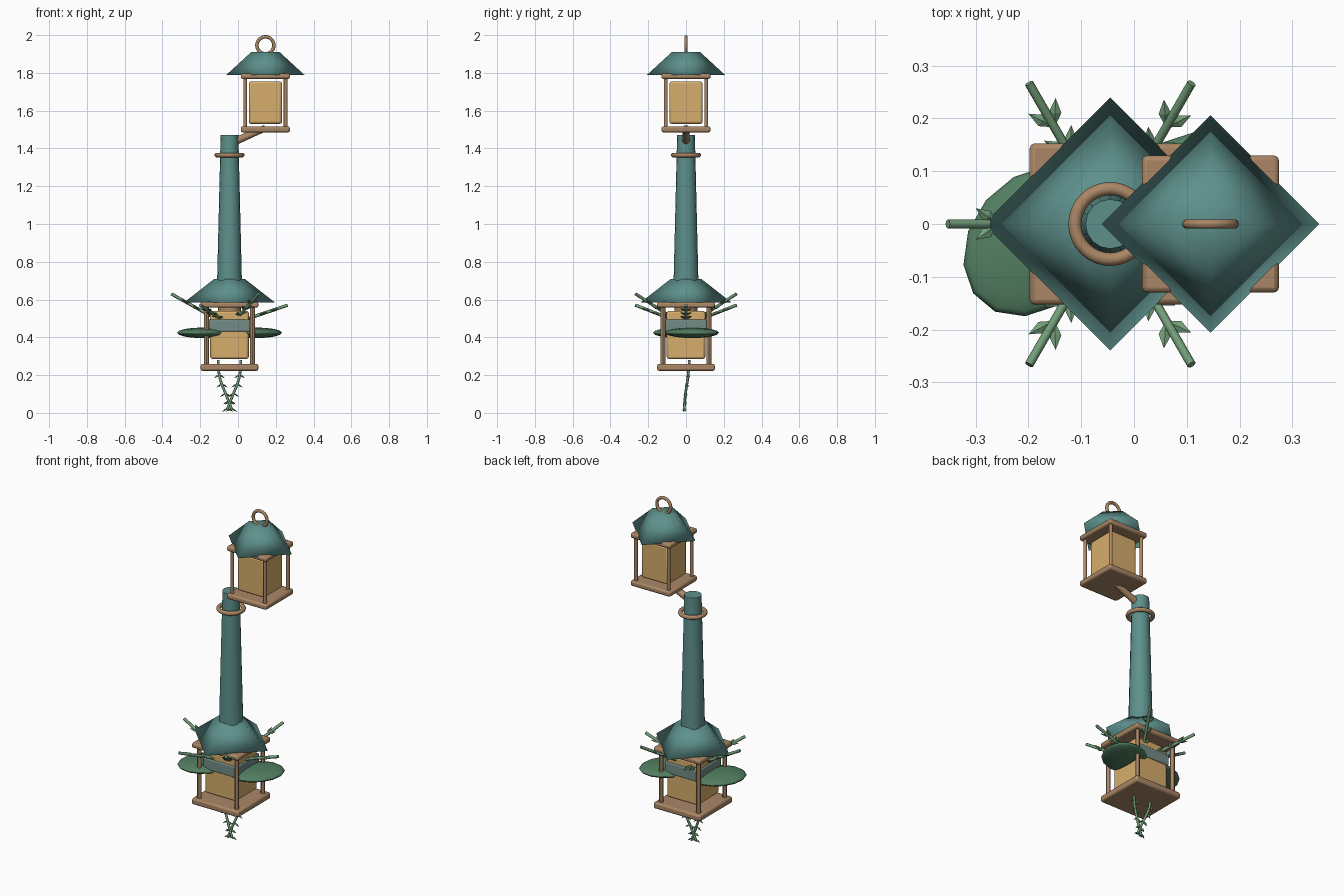
import bpy, bmesh, math
from mathutils import Vector, Matrix

if "Cube" in bpy.data.objects:
    bpy.data.objects.remove(bpy.data.objects["Cube"], do_unlink=True)


def material(name, rgb):
    m = bpy.data.materials.new(name)
    m.use_nodes = True
    m.diffuse_color = (*rgb, 1)
    m.node_tree.nodes["Principled BSDF"].inputs["Base Color"].default_value = (*rgb, 1)
    return m


TEAL = material("teal glaze", (0.11, 0.28, 0.26))
COPPER = material("copper wood", (0.40, 0.24, 0.13))
PAPER = material("warm paper", (0.68, 0.42, 0.15))
TWIG = material("leaf green", (0.17, 0.34, 0.19))
PAD = material("pad green", (0.085, 0.21, 0.12))
SLATE = material("slate grey", (0.17, 0.26, 0.24))
AXIS = -0.045   # x of the column and lower lantern
HANG = 0.145    # x of the upper lantern


def finish(name, mat, smooth=True):
    ob = bpy.context.object
    ob.name = name
    ob.data.materials.append(mat)
    if smooth:
        bpy.ops.object.shade_smooth()
    return ob


def slab(name, mat, x, half, z0, z1, bevel=0.01):
    bpy.ops.mesh.primitive_cube_add(size=1, location=(x, 0, (z0 + z1) / 2))
    ob = finish(name, mat, False)
    ob.data.transform(Matrix.Diagonal((2 * half, 2 * half, z1 - z0, 1)))
    mod = ob.modifiers.new("Rounded edges", "BEVEL")
    mod.width, mod.segments = bevel, 2
    bpy.ops.object.shade_smooth_by_angle()
    return ob


def rod(name, mat, a, b, r1, r2, sides=12):
    a, b = Vector(a), Vector(b)
    d = b - a
    bpy.ops.mesh.primitive_cone_add(vertices=sides, radius1=r1, radius2=r2,
                                    depth=d.length, location=(a + b) / 2)
    bpy.context.object.rotation_euler = d.to_track_quat("Z", "Y").to_euler()
    ob = finish(name, mat, False)
    bpy.ops.object.shade_smooth_by_angle()
    return ob


def ring(name, loc, major, minor, tilt=0):
    bpy.ops.mesh.primitive_torus_add(major_radius=major, minor_radius=minor, location=loc,
                                     major_segments=32, minor_segments=10,
                                     rotation=(tilt, 0, 0))
    return finish(name, COPPER)


def roof(name, x, z0, z1, r1, r2):
    # four-sided frustum with its corners on the x and y axes
    bpy.ops.mesh.primitive_cone_add(vertices=4, radius1=r1, radius2=r2, depth=z1 - z0,
                                    location=(x, 0, (z0 + z1) / 2))
    return finish(name, TEAL)


def lantern(name, x, half, post, post_r, paper, floor, paper_z, ceiling):
    slab(name + "_base", COPPER, x, half, *floor)
    slab(name + "_top_plate", COPPER, x, half, *ceiling)
    slab(name + "_paper_box", PAPER, x, paper, *paper_z, bevel=0.012)
    for sx in (-1, 1):
        for sy in (-1, 1):
            px, py = x + sx * post, sy * post
            rod(name + "_post", COPPER, (px, py, floor[0] + 0.01),
                (px, py, ceiling[1] - 0.01), post_r, post_r)


def stem(name, points, radius):
    cu = bpy.data.curves.new(name, "CURVE")
    cu.dimensions = "3D"
    cu.bevel_depth, cu.bevel_resolution, cu.use_fill_caps = radius, 2, True
    sp = cu.splines.new("BEZIER")
    sp.bezier_points.add(len(points) - 1)
    for bp, p in zip(sp.bezier_points, points):
        bp.co = p
        bp.handle_left_type = bp.handle_right_type = "AUTO"
    cu.materials.append(TWIG)
    ob = bpy.data.objects.new(name, cu)
    bpy.context.collection.objects.link(ob)


def leaves(name, specs, length, width):
    # each leaf is a slim faceted diamond from a base point along a direction
    bm = bmesh.new()
    for base, direction in specs:
        d = direction.normalized()
        side = d.cross(Vector((0, 0, 1))).normalized()
        up = side.cross(d)
        mid = base + d * length * 0.5
        belt = [bm.verts.new(mid + o) for o in
                (side * width, up * width * 0.5, -side * width, -up * width * 0.5)]
        root, tip = bm.verts.new(base), bm.verts.new(base + d * length)
        for i in range(4):
            a, b = belt[i], belt[(i + 1) % 4]
            bm.faces.new((a, b, tip))
            bm.faces.new((b, a, root))
    bmesh.ops.recalc_face_normals(bm, faces=bm.faces)
    me = bpy.data.meshes.new(name)
    bm.to_mesh(me)
    bm.free()
    me.materials.append(TWIG)
    bpy.context.collection.objects.link(bpy.data.objects.new(name, me))


# Upper lantern with hanging loop
lantern("upper_lantern", HANG, 0.13, 0.107, 0.01, 0.088,
        (1.485, 1.517), (1.53, 1.755), (1.768, 1.797))
roof("upper_roof", HANG, 1.79, 1.91, 0.206, 0.075)
ring("hanging_loop", (HANG, 0, 1.946), 0.045, 0.009, math.pi / 2)

# Column, collar and arm
rod("column", TEAL, (AXIS, 0, 0.6), (AXIS, 0, 1.47), 0.068, 0.047, 16)
ring("column_collar", (AXIS, 0, 1.365), 0.067, 0.0125)
rod("arm", COPPER, (AXIS, 0, 1.425), (HANG, 0, 1.508), 0.021, 0.017)

# Lower lantern with tray
lantern("lower_lantern", AXIS, 0.153, 0.122, 0.0125, 0.102,
        (0.223, 0.26), (0.285, 0.54), (0.557, 0.587))
rod("lower_cap", COPPER, (AXIS, 0, 0.53), (AXIS, 0, 0.56), 0.06, 0.06, 16)
slab("tray", SLATE, AXIS, 0.109, 0.43, 0.495, 0.006)
roof("lower_roof", AXIS, 0.585, 0.71, 0.24, 0.08)

# Leaf pads on opposite sides
for s, name in ((-1, "right_pad"), (1, "left_pad")):
    bpy.ops.mesh.primitive_uv_sphere_add(segments=14, ring_count=8, radius=1,
                                         location=(AXIS + s * 0.142, s * 0.033, 0.424))
    pad = finish(name, PAD)
    pad.scale = (0.155, 0.122, 0.028)
    pad.rotation_euler.z = math.radians(50)

# Six leafy twigs around the lower lantern, alternating in height
for i in range(6):
    ang = math.radians(60 * i)
    out = Vector((math.cos(ang), math.sin(ang), 0))
    across = Vector((-out.y, out.x, 0))
    start = Vector((AXIS, 0, 0.48)) + out * 0.04
    end = Vector((AXIS, 0, 0.63 if i % 2 else 0.57)) + out * 0.308
    run = end - start
    stem("twig", [start, start + run * 0.5, end], 0.0085)
    leaves("twig_leaves",
           [(start + run * t, run.normalized() + across * s * 0.6)
            for t in (0.2, 0.42, 0.64) for s in (-1, 1)], 0.058, 0.012)

# Two vines hanging below and meeting at the bottom
for s in (-1, 1):
    path = [Vector((AXIS + s * dx, y, z)) for dx, y, z in
            ((0.06, 0.018, 0.28), (0.052, 0.01, 0.19), (0.016, -0.004, 0.09), (-0.014, -0.01, 0.015))]
    stem("hanging_vine", path, 0.007)
    specs = []
    for a, b in zip(path, path[1:]):
        for t in (0.35, 0.85):
            for side in (-1, 1):
                specs.append((a.lerp(b, t), Vector((side, 0.15 * side, -0.7))))
    leaves("vine_leaves", specs, 0.036, 0.009)
